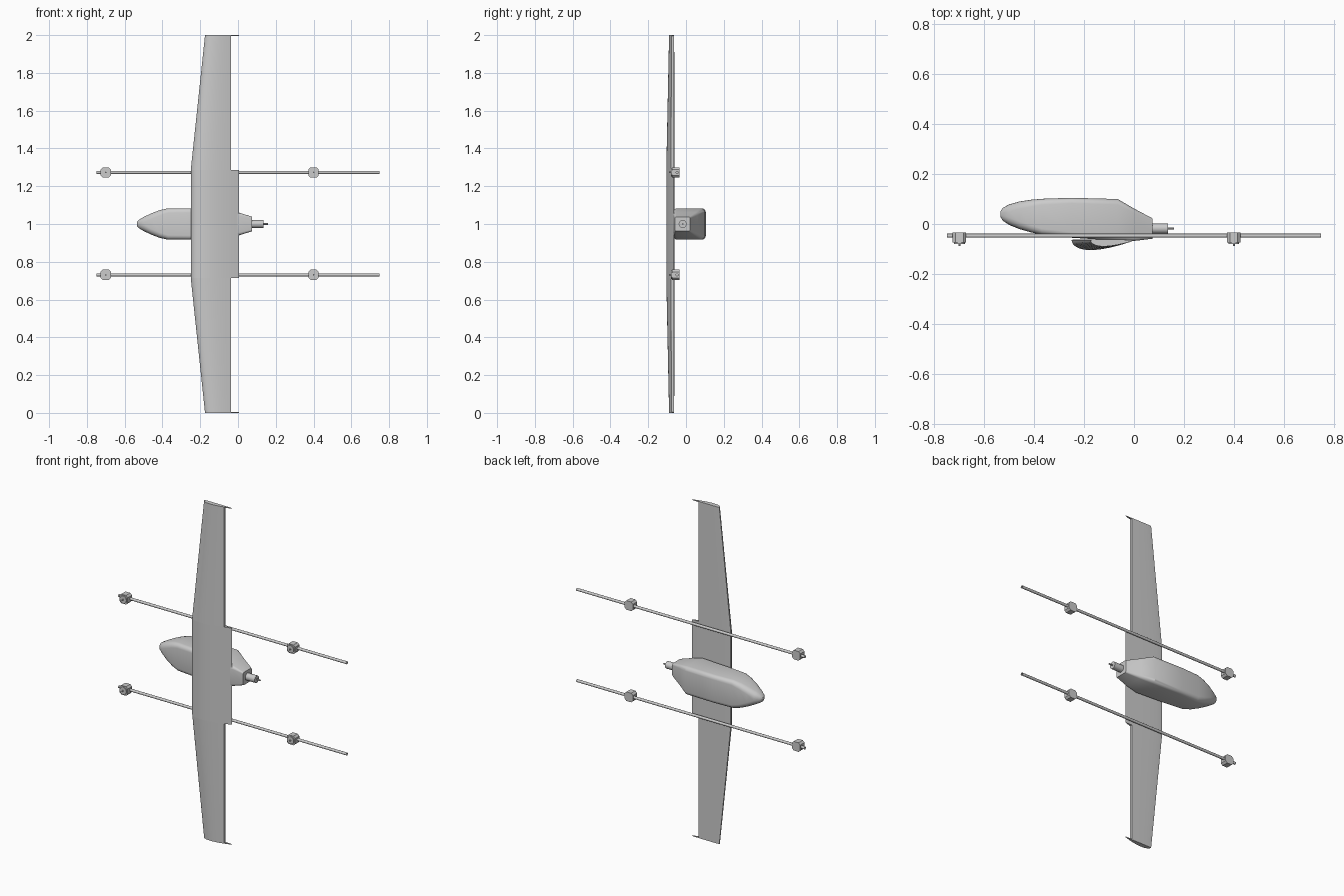
import bpy, bmesh
from math import sin, cos, pi, radians
from mathutils import Matrix

if "Cube" in bpy.data.objects:
    bpy.data.objects.remove(bpy.data.objects["Cube"])


def finish(name, bm, angle=30):
    bmesh.ops.recalc_face_normals(bm, faces=bm.faces)
    me = bpy.data.meshes.new(name)
    bm.to_mesh(me)
    bm.free()
    ob = bpy.data.objects.new(name, me)
    bpy.context.collection.objects.link(ob)
    bpy.ops.object.select_all(action='DESELECT')
    ob.select_set(True)
    bpy.context.view_layer.objects.active = ob
    bpy.ops.object.shade_smooth_by_angle(angle=radians(angle))
    return ob


def loft(name, rings, closed=False, angle=30):
    """Skin rings of points; cap the ends, or join last to first."""
    bm = bmesh.new()
    vs = [[bm.verts.new(p) for p in r] for r in rings]
    n = len(vs[0])
    for a, b in zip(vs, vs[1:] + vs[:1] if closed else vs[1:]):
        for i in range(n):
            j = (i + 1) % n
            bm.faces.new((a[i], a[j], b[j], b[i]))
    if not closed:
        bm.faces.new(vs[0])
        bm.faces.new(vs[-1])
    return finish(name, bm, angle)


def circle_x(x, y, z, r, n=20):
    return [(x, y + r * cos(2 * pi * i / n), z + r * sin(2 * pi * i / n)) for i in range(n)]


def circle_y(x, y, z, r, n=20):
    return [(x + r * cos(2 * pi * i / n), y, z + r * sin(2 * pi * i / n)) for i in range(n)]


def rounded(x, y0, y1, hz, r, n=5):
    """Rounded rectangle cross-section of the fuselage."""
    r = min(r, hz * 0.9, (y1 - y0) * 0.45)
    pts = []
    for k, (cy, cz) in enumerate([(y1 - r, hz - r), (y0 + r, hz - r),
                                  (y0 + r, r - hz), (y1 - r, r - hz)]):
        for i in range(n):
            a = pi / 2 * (k + i / (n - 1))
            pts.append((x, cy + r * cos(a), 1 + cz + r * sin(a)))
    return pts


# fuselage pod: x, lowest y, highest y, half width, corner radius
loft("fuselage", [rounded(*s) for s in [
    (-0.536, 0.030, 0.050, 0.009, 0.010), (-0.527, 0.014, 0.064, 0.021, 0.020),
    (-0.500, -0.004, 0.079, 0.037, 0.030), (-0.460, -0.020, 0.090, 0.056, 0.030),
    (-0.415, -0.033, 0.097, 0.073, 0.028), (-0.370, -0.043, 0.101, 0.083, 0.024),
    (-0.250, -0.055, 0.105, 0.083, 0.022), (-0.065, -0.067, 0.100, 0.083, 0.022),
    (0.000, -0.068, 0.062, 0.062, 0.016), (0.075, -0.059, 0.022, 0.038, 0.008)]])

# pusher motor and shaft
loft("pusher_motor", [circle_x(x, -0.018, 1, 0.021) for x in (0.07, 0.136)])
loft("pusher_shaft", [circle_x(x, -0.018, 1, 0.004, 12) for x in (0.13, 0.16)])

TE, BASE = 0.005, -0.061


def airfoil(z, le, thick, cut=TE, n=16):
    """Flat-bottomed airfoil, optionally cut short for the aileron gap."""
    c = TE - le
    top, bot = [], []
    for i in range(n + 1):
        u = (1 - cos(pi / 2 * i / n)) * (cut - le) / c
        t = (2.969 * u ** 0.5 - 1.26 * u - 3.516 * u ** 2 + 2.843 * u ** 3 - 1.015 * u ** 4) / 1.0
        h = thick * max(t, 0.02)
        top.append((le + c * u, BASE - 0.003 - 0.92 * h, z))
        bot.append((le + c * u, BASE - 0.003 + 0.06 * h, z))
    return top + bot[:0:-1]


# wing: full-chord centre, tapered panels without ailerons, thin tip ribs
LE, TIP, CUT = -0.25, -0.175, -0.038
loft("wing_centre", [airfoil(z, LE, 0.044) for z in (0.713, 1.287)])
for s, side in ((1, "upper"), (-1, "lower")):
    loft("wing_panel_" + side, [airfoil(1 + s * 0.287, LE, 0.044, CUT),
                                airfoil(1 + s * 0.996, TIP, 0.028, CUT)])
    loft("tip_rib_" + side, [airfoil(1 + s * d, TIP, 0.028) for d in (0.996, 1.0)])

# booms with lift motors
for z, side in ((1.273, "upper"), (0.731, "lower")):
    by = -0.047
    loft("boom_" + side, [circle_x(x, by, z, r) for x, r in
                          ((-0.75, 0.008), (0.75, 0.008), (0.75, 0.006), (-0.75, 0.006))],
         closed=True)
    for x, end in ((-0.70, "nose"), (0.40, "tail")):
        h, k = 0.027, 0.016
        octo = [(h, k), (k, h), (-k, h), (-h, k), (-h, -k), (-k, -h), (k, -h), (h, -k)]
        tag = side + "_" + end
        loft("motor_mount_" + tag, [[(x + a, y, z + b) for a, b in octo]
                                    for y in (-0.074, -0.034)])
        loft("lift_motor_" + tag, [circle_y(x, y, z, 0.022) for y in (-0.07, -0.080)])
        loft("lift_shaft_" + tag, [circle_y(x, y, z, 0.004, 12) for y in (-0.078, -0.089)])
